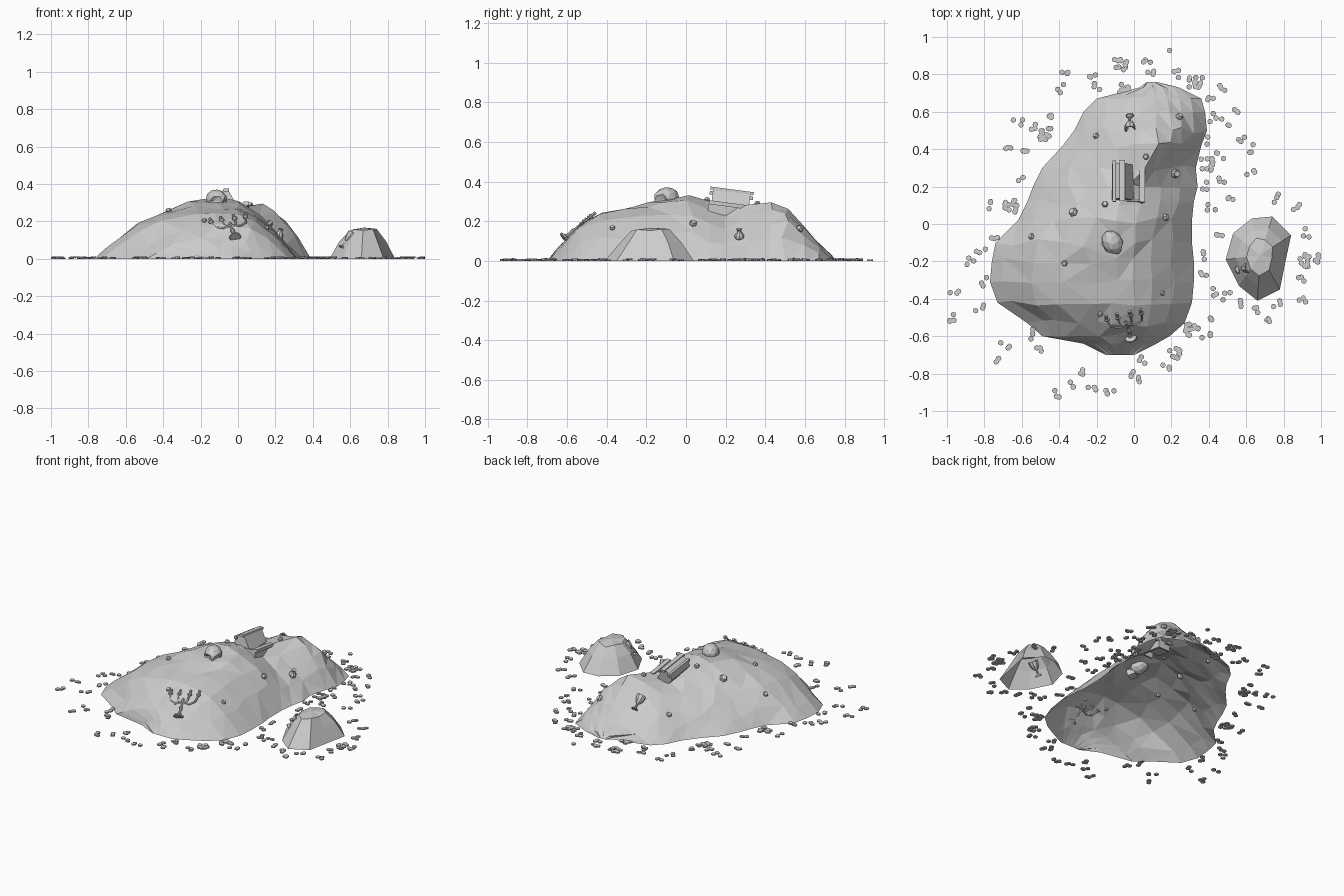
import bpy, bmesh, math, random
from mathutils import Vector, Matrix
from mathutils.bvhtree import BVHTree

random.seed(11)
if "Cube" in bpy.data.objects:
    bpy.data.objects.remove(bpy.data.objects["Cube"])

grey = bpy.data.materials.new("plain grey")
grey.use_nodes = True
grey.diffuse_color = (0.6, 0.6, 0.6, 1)
grey.node_tree.nodes["Principled BSDF"].inputs["Base Color"].default_value = (0.6, 0.6, 0.6, 1)


def finish(name, bm):
    mesh = bpy.data.meshes.new(name)
    bm.to_mesh(mesh)
    mesh.materials.append(grey)
    obj = bpy.data.objects.new(name, mesh)
    bpy.context.collection.objects.link(obj)
    return obj


def jitter(amount):
    return random.uniform(-amount, amount)


def loft(bm, rings, closed=False):
    """Bridge rows of vertices with quads."""
    n = len(rings[0])
    for a, b in zip(rings, rings[1:]):
        for i in range(n if closed else n - 1):
            j = (i + 1) % n
            bm.faces.new((a[i], a[j], b[j], b[i]))


def frame(origin, axis, side=(1, 0, 0)):
    """Matrix whose z follows axis and whose x is close to side."""
    z = Vector(axis).normalized()
    x = Vector(side)
    x = (x - z * x.dot(z)).normalized()
    m = Matrix((x, z.cross(x), z)).transposed().to_4x4()
    m.translation = Vector(origin)
    return m


def lathe(bm, profile, matrix, sides=8):
    """Revolve (radius, height) pairs and cap both ends."""
    rings = []
    for r, h in profile:
        rings.append([bm.verts.new(matrix @ Vector((r * math.cos(math.tau * i / sides),
                      r * math.sin(math.tau * i / sides), h))) for i in range(sides)])
    loft(bm, rings, True)
    bm.faces.new(rings[0][::-1])
    bm.faces.new(rings[-1])


def tube(bm, points, radius, matrix):
    for a, b in zip(points, points[1:]):
        a, b = Vector(a), Vector(b)
        side = (0, 1, 0)
        lathe(bm, [(radius, 0), (radius, (b - a).length)], matrix @ frame(a, b - a, side), 6)


def box(bm, centre, size, matrix=Matrix()):
    bmesh.ops.create_cube(bm, size=1, matrix=matrix @ Matrix.Translation(centre)
                          @ Matrix.Diagonal((*size, 1)))


# Large mound: y, left edge, ridge, right edge, ridge height, left and right roundness
sections = [
    (-.70, -.15, -.07, .00, 0, 2, 2), (-.64, -.27, -.08, .12, .075, 2, 2),
    (-.60, -.49, -.1, .19, .115, 2.2, 2.6), (-.53, -.57, -.1, .27, .18, 2.4, 2.6),
    (-.42, -.73, -.1, .31, .237, 2.5, 2.4), (-.31, -.77, -.1, .32, .268, 2.6, 2.1),
    (-.20, -.76, -.1, .32, .295, 2.4, 1.9), (-.10, -.74, -.1, .31, .318, 2.1, 1.9),
    (.02, -.62, -.1, .31, .33, 1.9, 1.9), (.12, -.57, -.07, .32, .31, 1.8, 1.5),
    (.20, -.54, -.03, .34, .28, 1.8, 1.1), (.30, -.49, .05, .33, .275, 1.8, 1.15),
    (.42, -.38, .13, .36, .297, 1.8, 1.7), (.50, -.32, .13, .39, .255, 1.8, 2),
    (.60, -.27, .12, .38, .165, 1.9, 2.2), (.67, -.20, .12, .36, .09, 2, 2.2),
    (.73, .03, .12, .24, .03, 2, 2), (.76, .07, .09, .12, 0, 2, 2)]
steps = [-1, -.86, -.68, -.46, -.22, 0, .25, .5, .75, 1]
mound = bmesh.new()
rows = []
for k, (y, left, ridge, right, height, round_left, round_right) in enumerate(sections):
    row = []
    for t in steps:
        if abs(t) < 1 and 0 < k < len(sections) - 1:
            wobble = .02 if 2 < k < 14 else .006
            s = t + jitter(wobble * 2.5)
            x = ridge + s * (right - ridge if s > 0 else ridge - left)
            z = height * (1 - abs(s) ** (round_right if s > 0 else round_left))
            row.append(mound.verts.new((x, y + jitter(wobble),
                                        max(.005, z + jitter(wobble * .4)))))
        else:
            x = ridge + t * (right - ridge if t > 0 else ridge - left)
            row.append(mound.verts.new((x, y, 0)))
    rows.append(row)
loft(mound, rows)
bmesh.ops.triangulate(mound, faces=mound.faces[:], quad_method='SHORT_EDGE')
bmesh.ops.recalc_face_normals(mound, faces=mound.faces[:])
if sum(f.normal.z for f in mound.faces) < 0:
    bmesh.ops.reverse_faces(mound, faces=mound.faces[:])
finish("large_mound", mound)

# Small mound: rings shrinking toward a flat top
outline = [(.49, -.19), (.53, -.05), (.63, .03), (.74, .04), (.84, -.06), (.81, -.2),
           (.78, -.35), (.66, -.41), (.56, -.33)][::-1]
peak = Vector((.675, -.165))
hill = bmesh.new()
rings = []
for scale, z in ((1, 0), (.7, .095), (.42, .155)):
    ring = []
    for p in outline:
        q = peak.lerp(Vector(p), scale + (jitter(.05) if scale < 1 else 0))
        ring.append(hill.verts.new((*q, z + (jitter(.006) if z else 0))))
    rings.append(ring)
loft(hill, rings, True)
tip = hill.verts.new((*peak, .167))
for i in range(len(outline)):
    hill.faces.new((rings[-1][i - 1], rings[-1][i], tip))
finish("small_mound", hill)

trees = [BVHTree.FromBMesh(b) for b in (mound, hill)]


def ground(x, y):
    """Point and upward normal of the pile at x, y."""
    for tree in trees:
        hit, normal, *_ = tree.ray_cast(Vector((x, y, 2)), Vector((0, 0, -1)))
        if hit:
            return hit, normal if normal.z > 0 else -normal
    return Vector((x, y, 0)), Vector((0, 0, 1))


# Coins on the ground: dense heaps and loose groups
heaps = [(-.07, .86), (-.06, .71), (.33, .75), (-.48, .48), (-.66, .1), (.22, -.7), (.31, -.57),
         (.39, .32), (.91, -.2)]
groups = [(.07, .86), (.08, .82), (-.36, .82), (-.4, .72), (-.23, .79), (-.2, .73), (.22, .8),
          (.42, .68), (.47, .72), (.56, .6), (.49, .54), (.42, .57), (.57, .46), (.38, .45),
          (.62, .4), (.46, .37), (.62, .28), (.48, .24), (.39, .21), (.52, .13), (.41, .1),
          (.76, .14), (.87, .09), (.93, -.05), (.98, -.19), (.89, -.31), (.9, -.41),
          (.77, -.43), (.73, -.5), (.66, -.45), (.58, -.42), (.5, -.38), (.43, -.36),
          (.38, -.17), (.45, -.05), (.38, -.27), (.41, -.5), (.39, -.61), (-.62, .54),
          (-.55, .52), (-.43, .57), (-.67, .4), (-.57, .38), (-.61, .23), (-.77, .1),
          (-.75, -.06), (-.82, -.13), (-.88, -.2), (-.96, -.36), (-.98, -.51), (-.83, -.44),
          (-.79, -.31), (-.69, -.64), (-.72, -.73), (-.5, -.68), (-.54, -.59), (-.3, -.78),
          (-.34, -.87), (-.4, -.91), (-.23, -.88), (-.13, -.9), (-.03, -.8), (.05, -.73),
          (.02, -.83), (.17, -.77)]
coins = bmesh.new()
for centres, count, spread in ((heaps, 11, .036), (groups, 3, .026)):
    for cx, cy in centres:
        for _ in range(count):
            x, y = cx + jitter(spread), cy + jitter(spread)
            x, y = max(-.985, min(.985, x)), max(-.925, min(.925, y))
            m = frame((x, y, random.choice((0, 0, .004))), (jitter(.1), jitter(.1), 1))
            lathe(coins, [(.0145, 0), (.0145, .008)], m)
for x, y in ((.19, .928), (.985, -.18), (-.985, -.52), (-.4, -.925)):
    lathe(coins, [(.0145, 0), (.0145, .008)], Matrix.Translation((x, y, 0)))
finish("scattered_coins", coins)

# Candelabrum lying on the front slope
stand = bmesh.new()
foot, normal = ground(-.015, -.605)
head = ground(-.06, -.46)[0]
m = frame(foot + Vector((0, -.01, .008)), head - foot)
lathe(stand, [(.032, 0), (.032, .008), (.012, .018), (.007, .04), (.013, .06), (.007, .075),
              (.007, .105), (.012, .115), (.004, .13)], m)
cup = [(.004, 0), (.014, .008), (.014, .014), (.008, .016), (.008, .04)]
for s in (-1, 1):
    for reach, low in ((.035, .105), (.095, .1)):
        tube(stand, [(0, 0, .11), (s * reach * .5, 0, low - .01), (s * reach * .9, 0, low + .012),
                     (s * reach, 0, .15)], .006, m)
        lathe(stand, cup, m @ Matrix.Translation((s * reach, 0, .148)))
finish("candelabrum", stand)

# Goblets lying on the slopes, cup uphill
for name, a, b in (("rear_goblet", (-.02, .575), (-.02, .49)),
                   ("side_goblet", (.555, -.245), (.635, -.225))):
    low, normal = ground(*a)
    high = ground(*b)[0]
    goblet = bmesh.new()
    lathe(goblet, [(.022, 0), (.02, .006), (.006, .014), (.006, .04), (.018, .05), (.027, .07),
                   (.03, .098), (.024, .098), (.015, .065)],
          frame(low + normal * .01, high - low, (.3, 1, 0) if "side" in name else (1, 0, 0)))
    finish(name, goblet)

# Skull resting near the crest
skull = bmesh.new()
m = frame((-.115, -.1, .316), (.12, -.16, 1), (1, .55, 0))
bmesh.ops.create_icosphere(skull, subdivisions=2, radius=.058)
for v in skull.verts:
    for s in (-1, 1):
        if (v.co - Vector((s * .023, -.052, .006))).length < .021:
            v.co.y += .025
bmesh.ops.transform(skull, matrix=m @ Matrix.Diagonal((.95, 1.2, .95, 1)), verts=skull.verts[:])
box(skull, (0, -.045, -.038), (.06, .05, .04), m)
finish("skull", skull)

# Open chest, tilted and half buried: lid with a plank edge, box rim and bands
chest = bmesh.new()
lid = [(-.05, .352), (-.075, .357), (-.112, .33), (-.118, .295), (-.095, .265), (.0, .265)]
ends = [[chest.verts.new((x, y, z)) for x, z in lid] for y in (.13, .32)]
loft(chest, ends, True)
chest.faces.new(ends[0][::-1])
chest.faces.new(ends[1])
for x, z, width, depth in ((-.062, .354, .03, .014), (-.106, .33, .018, .018),
                           (.045, .282, .03, .02), (.04, .252, .015, .05)):
    box(chest, (x, .225 if x < 0 else .21, z), (width, .22 if x < 0 else .185, depth))
for y in (.13, .29):
    box(chest, (0, y, .255), (.085, .012, .05))
bmesh.ops.rotate(chest, verts=chest.verts[:], cent=Vector((0, .225, .3)),
                 matrix=Matrix.Rotation(-.13, 3, 'X'))
bmesh.ops.recalc_face_normals(chest, faces=chest.faces[:])
finish("open_chest", chest)

# Jar on the side slope
jar = bmesh.new()
spot, normal = ground(.215, .27)
lathe(jar, [(.012, -.03), (.024, -.015), (.024, 0), (.011, .018), (.01, .026), (.016, .033)],
      frame(spot + normal * .008, normal + Vector((0, 0, 1.5))))
finish("jar", jar)

# Loose gems
gems = bmesh.new()
for x, y, r in ((-.2, .47, .018), (.065, .36, .017), (-.155, .105, .018), (-.32, .06, .026),
                (-.545, -.07, .018), (-.37, -.21, .017), (.165, .035, .02), (.15, -.37, .015),
                (.705, -.045, .018), (.24, .57, .021), (-.18, -.48, .016)):
    spot, normal = ground(x, y)
    lathe(gems, [(r * .4, -r), (r, 0), (r * .65, r * .7)], frame(spot + normal * r * .3, normal), 6)
finish("loose_gems", gems)
